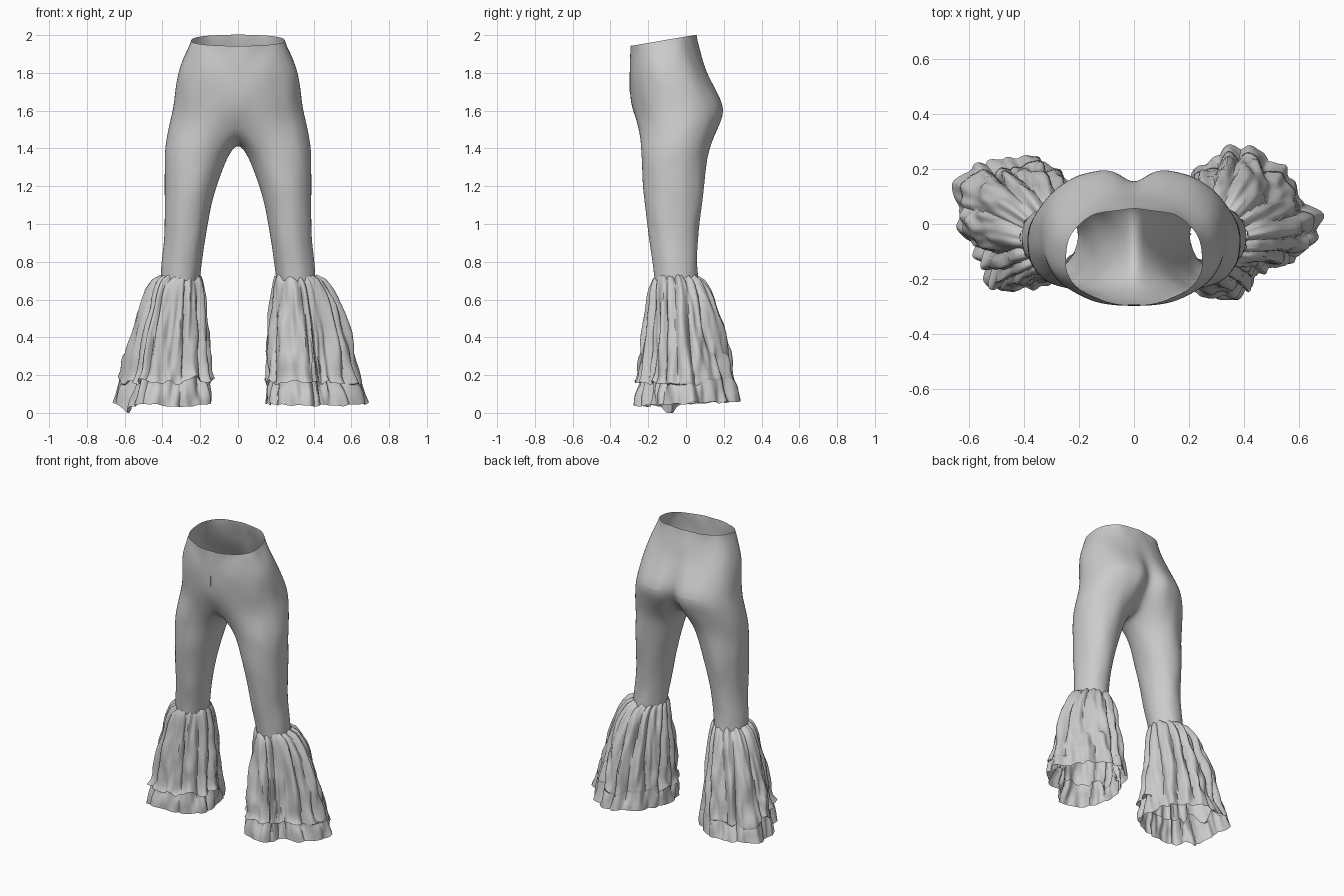
import bpy, math
from mathutils import Vector, noise

if "Cube" in bpy.data.objects:
    bpy.data.objects.remove(bpy.data.objects["Cube"])


def make_object(name, verts, faces, angle=40):
    mesh = bpy.data.meshes.new(name)
    mesh.from_pydata(verts, [], faces)
    obj = bpy.data.objects.new(name, mesh)
    bpy.context.collection.objects.link(obj)
    bpy.ops.object.select_all(action='DESELECT')
    obj.select_set(True)
    bpy.context.view_layer.objects.active = obj
    bpy.ops.object.shade_smooth_by_angle(angle=math.radians(angle))
    return obj


def lerp_table(table, z):
    for (a, va), (b, vb) in zip(table, table[1:]):
        if a >= z >= b:
            return va + (vb - va) * (a - z) / (a - b)
    return table[-1][1]


def spow(v, p):
    return math.copysign(abs(v) ** p, v)


# Trousers: right half, hip arcs joined to closed leg rings, then mirrored
N, M = 23, 5
# z, half width, front y, back y, back cleft, front cleft, tilt
HIPS = [(1.972, .252, -.292, .058, 0, 0, 1), (1.94, .262, -.294, .062, 0, 0, .95),
        (1.88, .288, -.297, .08, 0, 0, .5), (1.80, .320, -.299, .113, .01, 0, .2),
        (1.70, .333, -.297, .178, .04, 0, 0), (1.61, .343, -.289, .224, .075, 0, 0),
        (1.53, .364, -.266, .200, .10, .015, 0)]
SEAM = [(.08, 1.47), (.03, 1.43), (-.04, 1.410), (-.12, 1.418), (-.19, 1.46)]
# z, inner x, outer x, front y, back y
LEGS = [(1.405, .024, .387, -.243, .125), (1.33, .066, .390, -.237, .106),
        (1.20, .113, .392, -.232, .098), (1.10, .140, .390, -.22, .085),
        (1.00, .160, .390, -.207, .071), (.90, .177, .393, -.193, .061),
        (.80, .192, .403, -.178, .057), (.70, .202, .413, -.167, .067)]

verts, faces = [], []
for z, w, yf, yb, cb, cf, tilt in HIPS:
    cy, ry = (yf + yb) / 2, (yb - yf) / 2
    for i in range(N):
        t = math.pi * i / (N - 1)
        x = 0 if i in (0, N - 1) else w * math.sin(t) ** .95
        y = cy - ry * spow(math.cos(t), .85)
        dent = math.exp(-(x / .055) ** 2)
        y += cf * dent if t < math.pi / 2 else -cb * dent
        verts.append(Vector((x, y, z + tilt * (y + .12) * .17)))
for r in range(len(HIPS) - 1):
    for i in range(N - 1):
        a = r * N + i
        faces.append((a, a + N, a + N + 1, a + 1))
prev = list(range(len(verts) - N, len(verts)))
prev += range(len(verts), len(verts) + M)
verts += [Vector((0, y, z)) for y, z in SEAM]
for z, xi, xo, yf, yb in LEGS:
    ring = []
    for i in range(N + M):
        deg = -45 + 270 * i / (N - 1) if i < N else 225 + 90 * (i - N + 1) / (M + 1)
        a = math.radians(deg)
        ring.append(len(verts))
        verts.append(Vector(((xi + xo) / 2 + (xo - xi) / 2 * math.sin(a),
                             (yf + yb) / 2 - (yb - yf) / 2 * math.cos(a), z)))
    for i in range(N + M):
        j = (i + 1) % (N + M)
        faces.append((prev[i], ring[i], ring[j], prev[j]))
    prev = ring
for v in verts:
    if v.x > .02:
        v.x += .008 * noise.noise(v * 11)
        v.y += .008 * noise.noise(v * 11 + Vector((5, 5, 5)))
trousers = make_object("trousers", verts, faces)
mirror = trousers.modifiers.new("mirror", 'MIRROR')
mirror.use_clip = True
sub = trousers.modifiers.new("smooth", 'SUBSURF')
sub.levels = sub.render_levels = 2

# Small fly seam at the front
bpy.ops.mesh.primitive_cube_add(size=1, location=(0, -.296, 1.735))
fly = bpy.context.object
fly.name = "fly_seam"
fly.scale = (.004, .006, .07)

# Gathered flounces: pleated lofts from the calf out to an uneven hem
SPREAD = [(.72, 0), (.705, .14), (.67, .27), (.6, .41), (.4, .67), (.2, .84), (.05, 1)]
ROWS = [.70, .722, .715, .70, .68, .65, .61, .57, .52, .47, .42, .37, .32, .28, .24, .205,
        .18, .165, .19, .16, .13, .10, .075, .05]
LIP = {16: .008, 17: .016, 18: -.014, 19: -.014, 20: -.006}
SEG = 168


def hem_radius(radii, t):
    f = (t / math.tau * 12) % 12
    i = int(f)
    k = (1 - math.cos((f - i) * math.pi)) / 2
    return radii[i] * (1 - k) + radii[(i + 1) % 12] * k


def flounce(name, side, radii, pleats, phase, dip):
    verts, faces = [], []
    for r, z in enumerate(ROWS):
        s = lerp_table(SPREAD, z) if r > 1 else 0
        for i in range(SEG):
            t = math.tau * i / SEG
            c, d = math.cos(t), math.sin(t)
            n1 = noise.noise(Vector((c * 1.8 + phase, d * 1.8, z * 1.2)))
            n2 = noise.noise(Vector((c * 6 + phase, d * 6, z * 8)))
            n3 = noise.noise(Vector((c * 3 + phase, d * 3, 7)))
            # pleats with rounded ridges and narrow valleys, fading at the hem
            wave = abs(math.sin(pleats * t / 2 + phase + 3 * n1))
            depth = .016 if z > .68 else .016 + .024 * math.sin(math.pi * (.72 - z) / .72)
            if r == 0:
                depth = 0
            rad = .108 * (1 - s) + hem_radius(radii, t) * s
            rad += depth * (wave ** .7 - .8) + .022 * n2 * min(1, s * 1.3)
            front = max(0, min(1, .35 - d * 1.3 + 1.5 * n3))
            rad += LIP.get(r, 0) * front
            zz = z + .012 * n2
            if r == 18:
                zz = .15 + .045 * front
            if 12 < r < 20:
                zz += .05 * n3
            if r in (1, 2, 3):
                zz += .012 * (wave - .6)
            if z < .2 and r > 18:
                k = (.2 - z) / .15
                zz += k * (.012 * n1 + .012 * d)
                zz -= k * dip * math.exp(-((t - 3.55) / .16) ** 2)
            cx = side * (.305 + .075 * s)
            cy = -.05 * (1 - s)
            verts.append((cx + rad * c, cy + rad * d, max(0, zz)))
    for r in range(len(ROWS) - 1):
        for i in range(SEG):
            j = (i + 1) % SEG
            a, b = r * SEG, (r + 1) * SEG
            faces.append((a + i, b + i, b + j, a + j))
    return make_object(name, verts, faces, 50)


flounce("right_flounce", 1,
        [.31, .25, .27, .29, .25, .22, .23, .25, .29, .26, .18, .25], 12, .4, 0)
flounce("left_flounce", -1,
        [.24, .22, .22, .25, .27, .31, .26, .22, .27, .22, .24, .26], 12, 1.7, .055)
